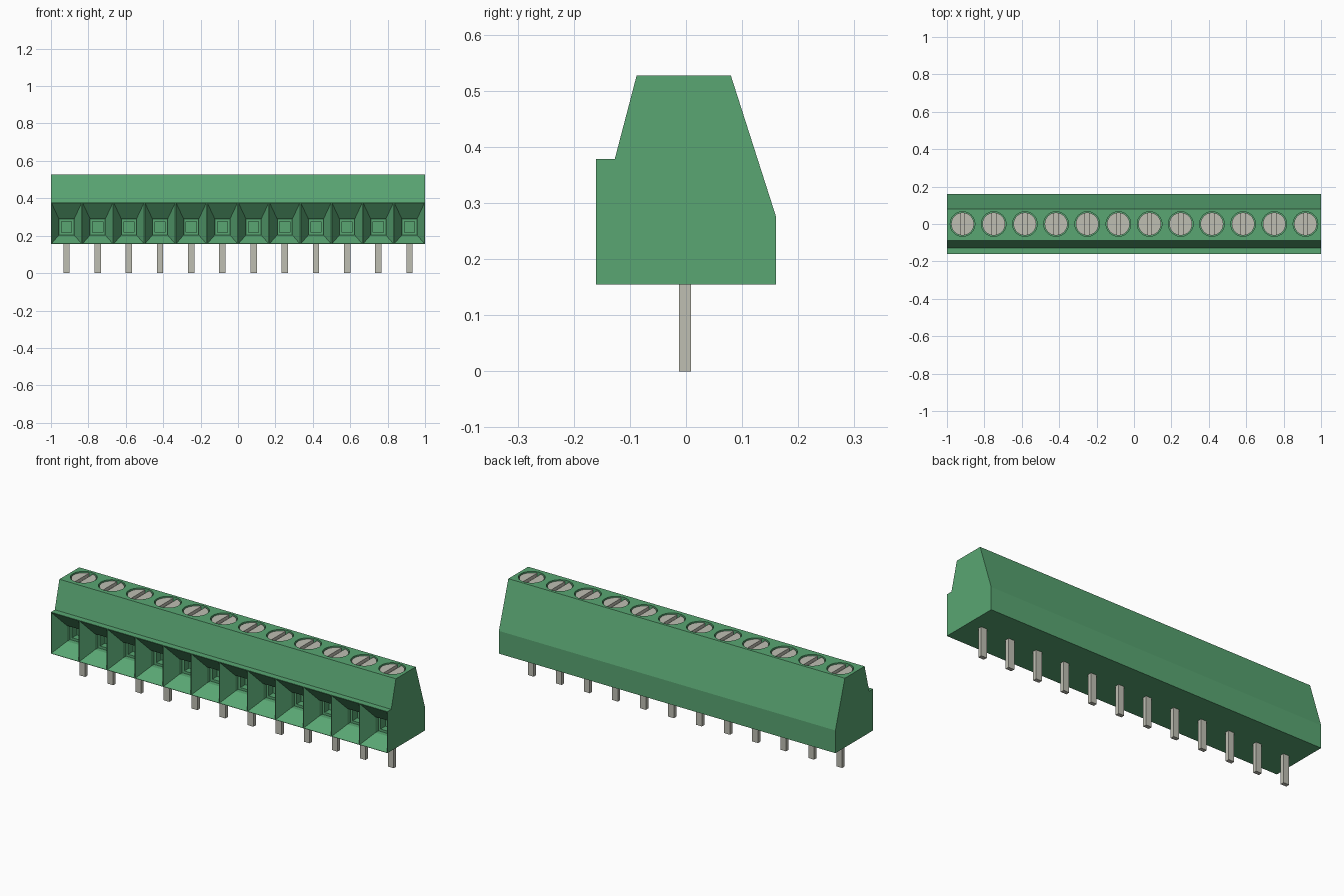
import bpy, bmesh, math
from mathutils import Matrix

COUNT = 12
PITCH = 2 / COUNT
CENTRES = [-1 + PITCH * (i + 0.5) for i in range(COUNT)]

old = bpy.data.objects.get("Cube")
if old:
    bpy.data.objects.remove(old)


def material(name, rgb):
    m = bpy.data.materials.new(name)
    m.use_nodes = True
    m.diffuse_color = (*rgb, 1)
    m.node_tree.nodes["Principled BSDF"].inputs["Base Color"].default_value = (*rgb, 1)
    return m


green = material("green plastic", (0.10, 0.38, 0.17))
metal = material("tinned metal", (0.52, 0.52, 0.45))


def finish(bm, name, mat):
    bmesh.ops.recalc_face_normals(bm, faces=bm.faces)
    me = bpy.data.meshes.new(name)
    bm.to_mesh(me)
    bm.free()
    me.materials.append(mat)
    ob = bpy.data.objects.new(name, me)
    bpy.context.collection.objects.link(ob)
    return ob


def loft(bm, rings):
    """Skin a closed solid through matching rings of points."""
    rings = [[bm.verts.new(p) for p in r] for r in rings]
    n = len(rings[0])
    for a, b in zip(rings, rings[1:]):
        for i in range(n):
            bm.faces.new((a[i], a[(i + 1) % n], b[(i + 1) % n], b[i]))
    bm.faces.new(rings[0])
    bm.faces.new(rings[-1])


def box(bm, centre, size):
    bmesh.ops.create_cube(bm, size=1, matrix=Matrix.LocRotScale(centre, None, size))


def cylinder(bm, x, z0, z1, radius):
    bmesh.ops.create_cone(bm, cap_ends=True, segments=32, radius1=radius, radius2=radius,
                          depth=z1 - z0, matrix=Matrix.Translation((x, 0, (z0 + z1) / 2)))


def subtract(target, cutter):
    cutter.hide_render = True
    mod = target.modifiers.new("cut", "BOOLEAN")
    mod.operation = "DIFFERENCE"
    mod.solver = "EXACT"
    mod.object = cutter
    bpy.context.view_layer.objects.active = target
    bpy.ops.object.modifier_apply(modifier=mod.name)
    bpy.data.objects.remove(cutter)


# Housing: side profile extruded along the row
profile = [(-0.16, 0.155), (0.16, 0.155), (0.16, 0.277), (0.08, 0.527),
           (-0.088, 0.527), (-0.127, 0.378), (-0.16, 0.378)]
bm = bmesh.new()
loft(bm, [[(x, y, z) for y, z in profile] for x in (-1, 1)])
housing = finish(bm, "housing", green)

# Wire entries: funnel, ledge and inner square hole; screw wells on top
stages = [(-0.17, 0.081, 0.157, 0.376), (-0.16, 0.081, 0.157, 0.376),
          (-0.085, 0.04, 0.204, 0.288), (-0.06, 0.04, 0.204, 0.288),
          (-0.06, 0.027, 0.217, 0.275), (-0.02, 0.027, 0.217, 0.275)]
bm = bmesh.new()
for c in CENTRES:
    loft(bm, [[(c - w, y, a), (c + w, y, a), (c + w, y, b), (c - w, y, b)]
              for y, w, a, b in stages])
    cylinder(bm, c, 0.495, 0.55, 0.066)
subtract(housing, finish(bm, "opening_cutter", green))

# Screws with a slot running front to back
bm = bmesh.new()
for c in CENTRES:
    cylinder(bm, c, 0.49, 0.522, 0.061)
screws = finish(bm, "screws", metal)
bm = bmesh.new()
for c in CENTRES:
    box(bm, (c, 0, 0.52), (0.022, 0.2, 0.03))
subtract(screws, finish(bm, "slot_cutter", metal))

# Solder pins
bm = bmesh.new()
for c in CENTRES:
    box(bm, (c, -0.002, 0.08), (0.034, 0.021, 0.16))
pins = finish(bm, "solder_pins", metal)

# Smooth only the round screw walls
bpy.ops.object.select_all(action="DESELECT")
screws.select_set(True)
bpy.context.view_layer.objects.active = screws
bpy.ops.object.shade_smooth_by_angle(angle=math.radians(30))
